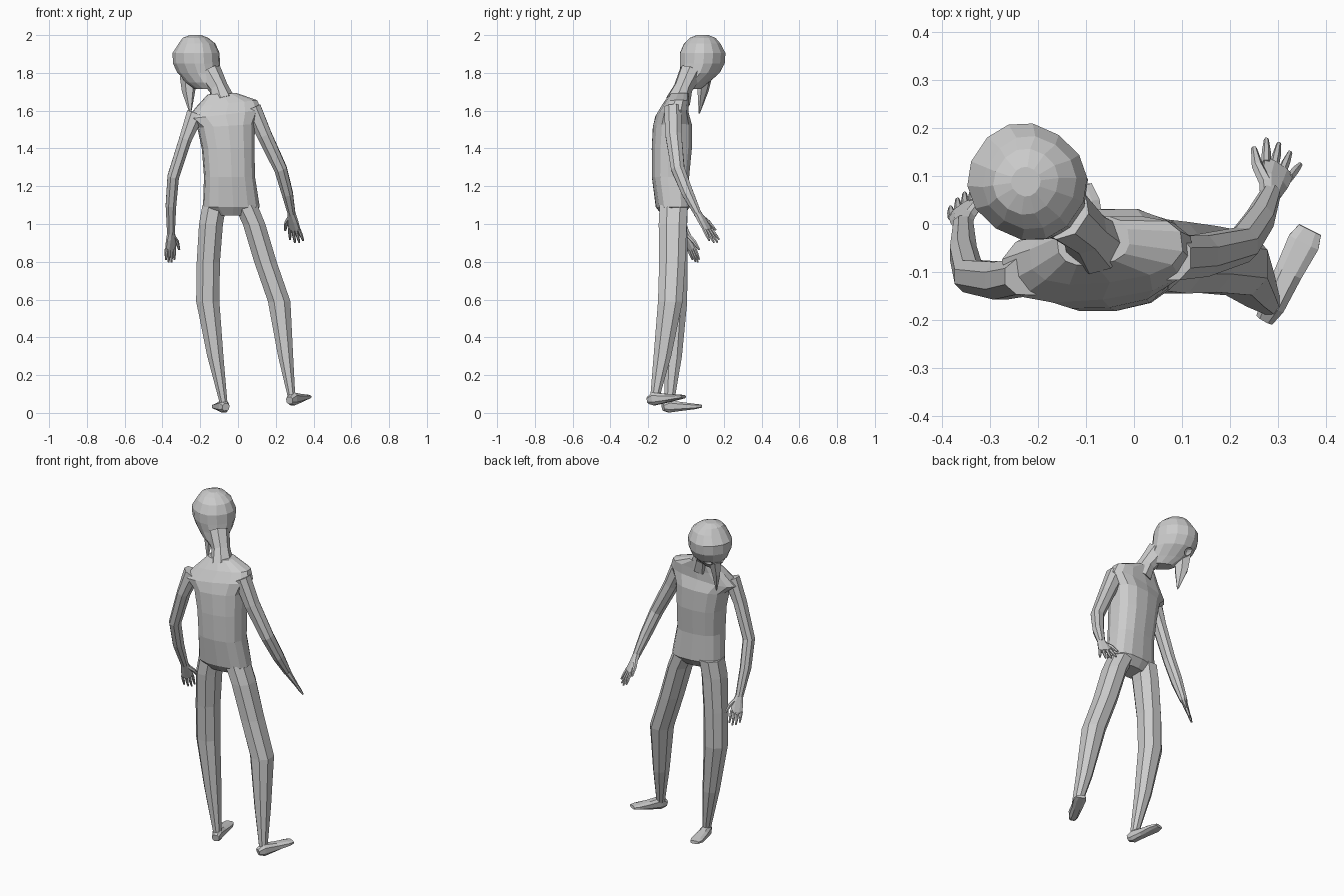
import bpy, bmesh, math
from mathutils import Vector as V


def loft(name, rings, n=8, power=1.0, phase=0.5):
    """rings: (centre, u half-axis vector, v half-axis vector)"""
    bm = bmesh.new()
    loops = []
    for c, u, v in rings:
        loop = []
        for i in range(n):
            t = 2 * math.pi * (i + phase) / n
            cs, sn = math.cos(t), math.sin(t)
            cs = math.copysign(abs(cs) ** power, cs)
            sn = math.copysign(abs(sn) ** power, sn)
            loop.append(bm.verts.new(V(c) + u * cs + v * sn))
        loops.append(loop)
    for a, b in zip(loops, loops[1:]):
        for i in range(n):
            j = (i + 1) % n
            bm.faces.new((a[i], a[j], b[j], b[i]))
    bm.faces.new(loops[0])
    bm.faces.new(loops[-1])
    bmesh.ops.recalc_face_normals(bm, faces=bm.faces)
    me = bpy.data.meshes.new(name)
    bm.to_mesh(me)
    bm.free()
    ob = bpy.data.objects.new(name, me)
    bpy.context.collection.objects.link(ob)
    return ob


def tube(name, pts, hint, n=8, power=0.9):
    """pts: (x, y, z, half size along hint, half size across)"""
    ps = [V(p[:3]) for p in pts]
    rings = []
    for i, p in enumerate(pts):
        t = (ps[min(i + 1, len(ps) - 1)] - ps[max(i - 1, 0)]).normalized()
        u = (V(hint) - t * t.dot(V(hint))).normalized()
        rings.append((ps[i], u * p[3], t.cross(u) * p[4]))
    return loft(name, rings, n, power)


# torso: leaning, slightly twisted, shoulders tilted
torso = [(-.035, -.07, 1.045, .09, .055, 0), (-.035, -.07, 1.09, .15, .088, 0),
         (-.045, -.082, 1.25, .134, .098, 0), (-.052, -.075, 1.40, .138, .106, .03),
         (-.063, -.072, 1.52, .152, .102, .06), (-.075, -.075, 1.58, .20, .082, .12),
         (-.058, -.055, 1.64, .16, .066, .10), (-.085, -.035, 1.69, .075, .05, .05)]
loft("torso", [((x, y, z), V((a, .12 * a, k * a)), V((-.12 * b, b, 0)))
               for x, y, z, a, b, k in torso], 14, .78)

# head: stacked sections turned to the figure's left, bowed forward
F, R = V((-.83, .56, 0)), V((.56, .83, 0))
tube("neck", [(-.08, -.042, 1.65, .065, .065), (-.103, -.015, 1.72, .05, .05),
              (-.15, .025, 1.80, .065, .06)], F)
head = [(-.165, .025, 1.715, .075, .035), (-.19, .045, 1.75, .098, .062),
        (-.21, .075, 1.80, .115, .095), (-.22, .086, 1.85, .124, .114),
        (-.222, .088, 1.905, .123, .117), (-.217, .086, 1.955, .094, .095),
        (-.225, .088, 1.985, .065, .068), (-.225, .088, 2.0, .03, .03)]
skull = loft("head", [((x, y, z), F * a, R * b) for x, y, z, a, b in head], 14, .9)

# hollow eye sockets
for s in (-1, 1):
    bpy.ops.mesh.primitive_uv_sphere_add(segments=10, ring_count=6, radius=.03,
                                         location=V((-.287, .122, 1.775)) + R * .05 * s)
    cutter = bpy.context.object
    cutter.hide_render = True
    m = skull.modifiers.new("socket", "BOOLEAN")
    m.operation, m.solver, m.object = "DIFFERENCE", "EXACT", cutter
    bpy.context.view_layer.objects.active = skull
    bpy.ops.object.modifier_apply(modifier=m.name)
    bpy.data.objects.remove(cutter)

# long pointed beak hanging below the face
loft("beak", [(V(c), F * a, R * b) for c, a, b in
              [((-.262, .10, 1.78), .05, .036), ((-.262, .09, 1.70), .04, .022),
               ((-.252, .07, 1.585), .004, .003)]], 6)

# legs
legs = {
    "left_leg": [(-.125, -.065, 1.10, .068, .08), (-.143, -.068, 1.0, .068, .08),
                 (-.157, -.06, .80, .066, .072), (-.16, -.055, .59, .066, .066),
                 (-.12, -.068, .30, .046, .05), (-.076, -.088, .05, .022, .026)],
    "right_leg": [(.04, -.065, 1.10, .068, .08), (.085, -.07, 1.0, .064, .08),
                  (.145, -.073, .80, .064, .074), (.218, -.083, .59, .064, .07),
                  (.252, -.125, .30, .043, .05), (.284, -.165, .08, .021, .026)],
}
for name, pts in legs.items():
    loft(name, [((x, y, z), V((a, 0, 0)), V((0, b, 0))) for x, y, z, a, b in pts], 8, .9)

# feet: heel to toe, half width and half height
feet = {
    "left_foot": [(-.064, -.122, .03, .02, .02), (-.075, -.092, .035, .028, .035),
                  (-.09, -.03, .034, .032, .025), (-.105, .045, .034, .036, .015),
                  (-.112, .08, .036, .026, .009)],
    "right_foot": [(.272, -.198, .066, .02, .02), (.288, -.17, .074, .028, .036),
                   (.322, -.10, .078, .031, .024), (.353, -.038, .084, .036, .014),
                   (.366, -.012, .086, .027, .009)],
}
for name, pts in feet.items():
    d = V(pts[-1][:3]) - V(pts[0][:3])
    tube(name, pts, (d.y, -d.x, 0), 8, .75)

# arms
arms = {
    "left_arm": [(-.225, -.11, 1.585, .05, .04), (-.278, -.118, 1.45, .036, .042),
                 (-.343, -.108, 1.25, .033, .036), (-.355, -.06, 1.10, .03, .034),
                 (-.355, 0, .95, .022, .02)],
    "right_arm": [(.075, -.07, 1.615, .05, .05), (.14, -.066, 1.47, .042, .046),
                  (.226, -.043, 1.29, .036, .038), (.262, .01, 1.16, .031, .033),
                  (.285, .065, 1.05, .021, .02)],
}
for name, pts in arms.items():
    tube(name, pts, (1, 0, 0))


def hand(side, wrist, d, lat, size, spread):
    d = V(d).normalized()
    lat = V(lat)
    lat = (lat - d * d.dot(lat)).normalized()

    def strip(name, pts, n):
        # pts: distance along hand, offset to thumb side, half width, half thickness
        tube(side + name, [tuple(V(wrist) + (d * a + lat * s) * size) + (w * size, t * size)
                           for a, s, w, t in pts], lat, n)

    strip("_palm", [(-.01, 0, .022, .02), (.04, .002, .034, .016), (.098, 0, .038, .011)], 8)
    for i, length in enumerate((.078, .09, .084, .066)):
        s = .029 - .0193 * i
        tip = s * spread
        strip("_finger_%d" % (i + 1), [(.088, s, .0095, .010), (.09 + length * .5, (s + tip) / 2, .009, .009),
                                       (.09 + length, tip, .005, .005)], 6)
    strip("_thumb", [(.02, .015, .014, .014), (.06, .045, .012, .012), (.112, .064, .006, .006)], 6)


hand("left", (-.355, 0, .95), (-.005, .06, -.16), (.78, .55, .2), .92, 1.05)
hand("right", (.285, .065, 1.05), (.03, .10, -.16), (-.83, .37, .38), 1.0, 1.5)
